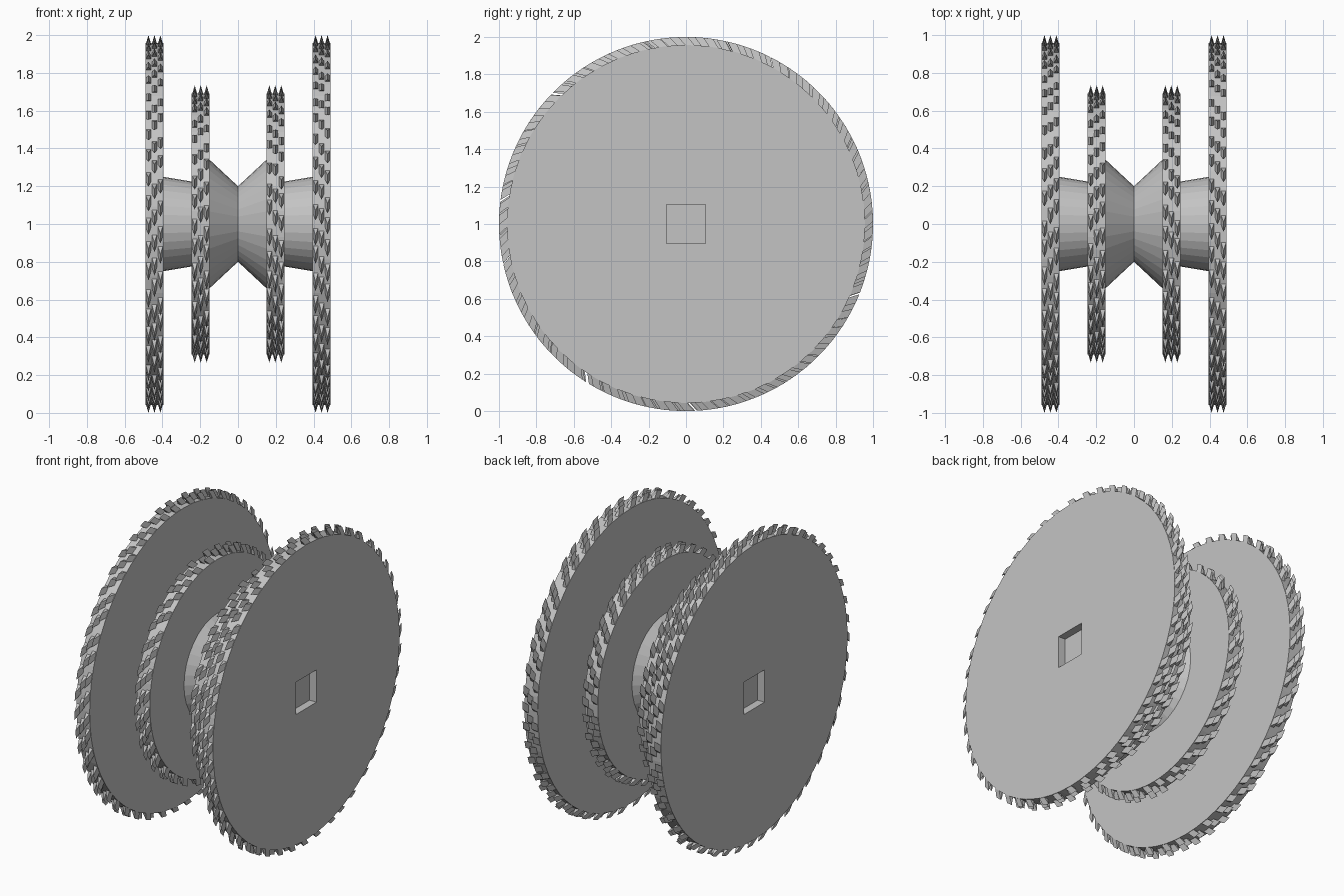
import bpy, bmesh, random
from math import sin, cos, pi

if "Cube" in bpy.data.objects:
    bpy.data.objects.remove(bpy.data.objects["Cube"])
random.seed(4)

metal = bpy.data.materials.new("grey_metal")
metal.use_nodes = True
GREY = (0.55, 0.55, 0.55, 1)
metal.diffuse_color = GREY
metal.node_tree.nodes["Principled BSDF"].inputs["Base Color"].default_value = GREY


def polar(x, r, a):
    return (x, r * cos(a), 1 + r * sin(a))


def ring(bm, x, r, n):
    return [bm.verts.new(polar(x, r, 2 * pi * i / n)) for i in range(n)]


def join_rings(bm, a, b):
    n = len(a)
    for i in range(n):
        j = (i + 1) % n
        bm.faces.new((a[i], a[j], b[j], b[i]))


def finish(bm, name):
    bmesh.ops.recalc_face_normals(bm, faces=bm.faces[:])
    me = bpy.data.meshes.new(name)
    bm.to_mesh(me)
    bm.free()
    me.materials.append(metal)
    ob = bpy.data.objects.new(name, me)
    bpy.context.collection.objects.link(ob)
    return ob


def loop_edges(bm, verts):
    return [bm.edges.get((v, verts[(i + 1) % len(verts)])) for i, v in enumerate(verts)]


def disc(name, side, x_in, x_out, r, socket):
    """Flat wheel, with an optional square blind socket in its outer face."""
    bm = bmesh.new()
    inner, outer = ring(bm, side * x_in, r, 64), ring(bm, side * x_out, r, 64)
    join_rings(bm, inner, outer)
    bm.faces.new(inner)
    if socket:
        h = 0.105
        corners = ((h, h), (-h, h), (-h, -h), (h, -h))
        mouth = [bm.verts.new((side * x_out, y, 1 + z)) for y, z in corners]
        floor = [bm.verts.new((side * (x_out - 0.05), y, 1 + z)) for y, z in corners]
        join_rings(bm, mouth, floor)
        bm.faces.new(floor)
        bmesh.ops.bridge_loops(bm, edges=loop_edges(bm, outer) + loop_edges(bm, mouth))
    else:
        bm.faces.new(outer)
    return finish(bm, name)


def teeth(name, side, x_in, x_out, r, tip, count):
    """Three staggered rows of leaning, ridged cutting teeth."""
    bm = bmesh.new()
    w = (x_out - x_in) / 3
    length, lean = 0.05 / r, 0.045 / r
    for row in range(3):
        x0 = x_in + row * w
        for i in range(count):
            a = 2 * pi * (i + row / 3 + random.uniform(-0.15, 0.15)) / count
            ends = []
            for b, ridge in ((a, a + lean), (a + length, a + length + lean)):
                ends.append([bm.verts.new(polar(side * x, rad, ang)) for x, rad, ang in (
                    (x0, r - 0.01, b), (x0 + w / 2, tip, ridge), (x0 + w, r - 0.01, b))])
            join_rings(bm, *ends)
            for end in ends:
                bm.faces.new(end)
    return finish(bm, name)


def hub(name, side, x0, r0, x1, r1):
    bm = bmesh.new()
    a, b = ring(bm, side * x0, r0, 32), ring(bm, side * x1, r1, 32)
    join_rings(bm, a, b)
    bm.faces.new(a)
    bm.faces.new(b)
    return finish(bm, name)


for side, label in ((1, "left"), (-1, "right")):
    # Large outer wheel and smaller inner wheel
    disc(label + "_outer_disc", side, 0.395, 0.49, 0.957, True)
    teeth(label + "_outer_teeth", side, 0.395, 0.49, 0.957, 1.0, 48)
    disc(label + "_inner_disc", side, 0.15, 0.245, 0.69, False)
    teeth(label + "_inner_teeth", side, 0.15, 0.245, 0.69, 0.735, 36)
    # Waisted centre and flared spacer
    hub(label + "_waist_cone", side, 0, 0.2, 0.15, 0.34)
    hub(label + "_spacer", side, 0.245, 0.225, 0.395, 0.25)
